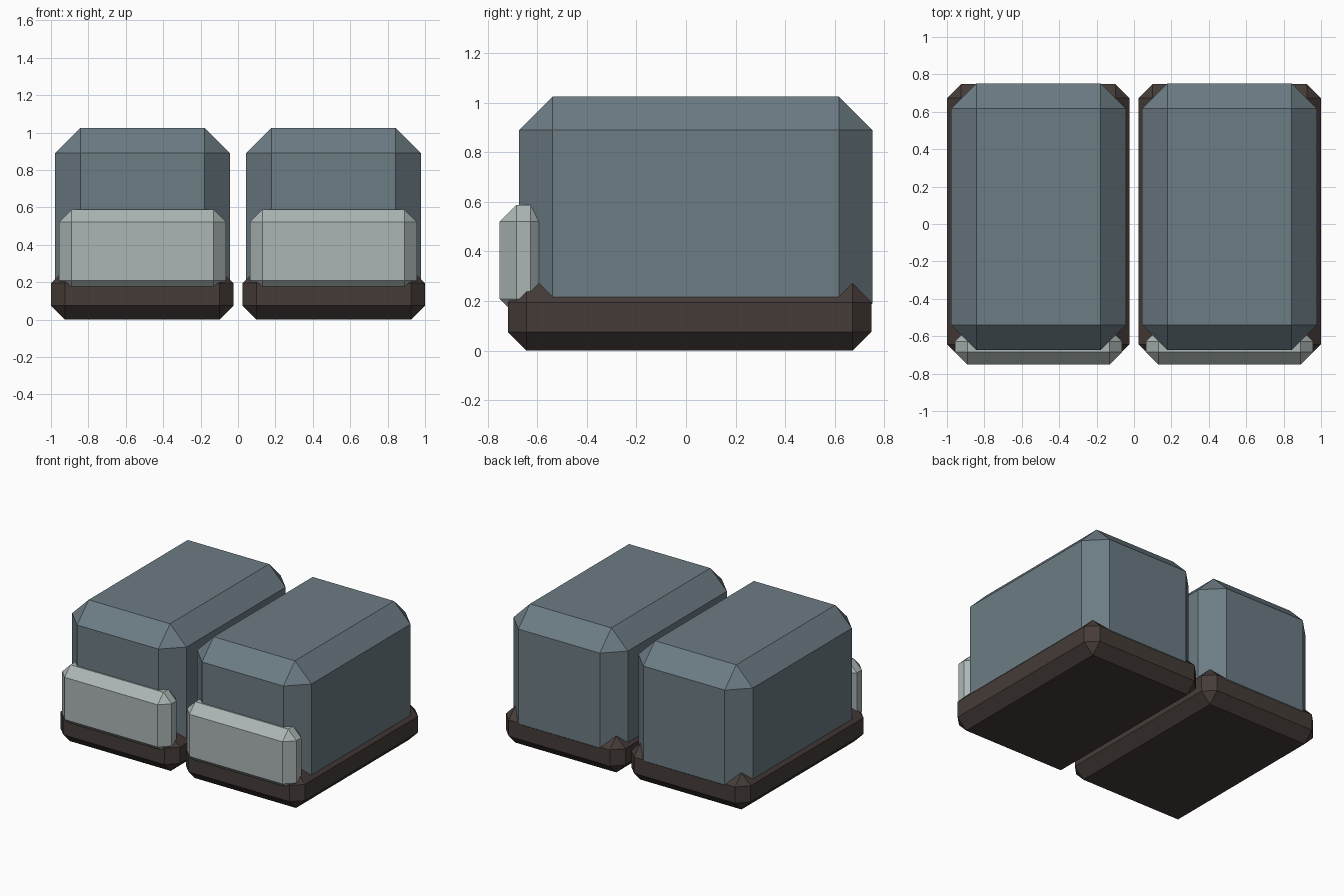
import bpy, bmesh

if "Cube" in bpy.data.objects:
    bpy.data.objects.remove(bpy.data.objects["Cube"])


def material(name, rgb):
    m = bpy.data.materials.new(name)
    m.diffuse_color = (*rgb, 1)
    m.use_nodes = True
    m.node_tree.nodes["Principled BSDF"].inputs["Base Color"].default_value = m.diffuse_color
    return m


def chamfered_box(name, x, y, z, chamfer, mat):
    """Flat-faced box spanning the given ranges, every edge cut at 45 degrees."""
    spans = (x, y, z)
    bm = bmesh.new()
    bmesh.ops.create_cube(bm, size=1)
    for v in bm.verts:
        v.co = [(lo + hi) / 2 + c * (hi - lo) for c, (lo, hi) in zip(v.co, spans)]
    bmesh.ops.bevel(bm, geom=bm.edges[:], offset=chamfer, segments=1,
                    profile=0.5, affect='EDGES')
    bmesh.ops.recalc_face_normals(bm, faces=bm.faces[:])
    mesh = bpy.data.meshes.new(name)
    bm.to_mesh(mesh)
    bm.free()
    mesh.materials.append(mat)
    obj = bpy.data.objects.new(name, mesh)
    bpy.context.collection.objects.link(obj)


upper_mat = material("upper_blue_grey", (0.15, 0.20, 0.23))
toe_mat = material("toe_pale_grey", (0.41, 0.47, 0.46))
sole_mat = material("sole_dark_brown", (0.06, 0.045, 0.04))

# Parts of one boot: name, x range, y range, z range, chamfer, material
parts = [
    ("sole", (0.024, 1.0), (-0.719, 0.748), (0.0, 0.27), 0.075, sole_mat),
    ("boot_upper", (0.043, 0.978), (-0.674, 0.752), (0.055, 1.025), 0.135, upper_mat),
    ("toe_cap", (0.063, 0.957), (-0.752, -0.561), (0.142, 0.588), 0.067, toe_mat),
]

# Mirrored pair of boots
for side, s in (("right", 1), ("left", -1)):
    for name, x, y, z, chamfer, mat in parts:
        chamfered_box(f"{side}_{name}", sorted(s * v for v in x), y, z, chamfer, mat)
